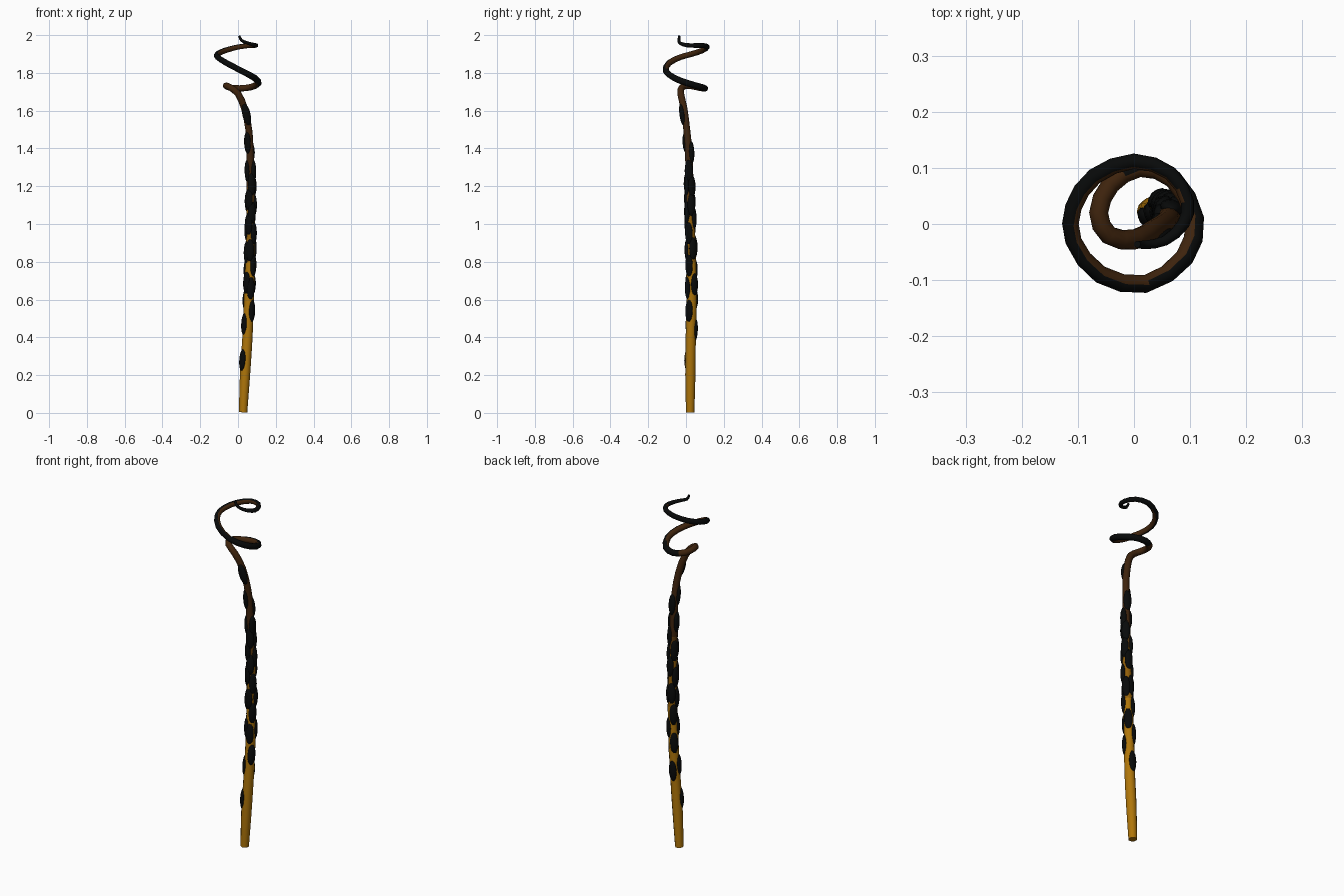
import bpy, bmesh, math
from mathutils import Vector, Matrix

if "Cube" in bpy.data.objects:
    bpy.data.objects.remove(bpy.data.objects["Cube"])


def material(name, rgb):
    m = bpy.data.materials.new(name)
    m.diffuse_color = (*rgb, 1)
    m.use_nodes = True
    m.node_tree.nodes["Principled BSDF"].inputs["Base Color"].default_value = m.diffuse_color
    return m


MATS = [material("golden orange", (0.43, 0.18, 0.003)),
        material("dark amber", (0.29, 0.115, 0.003)),
        material("chestnut", (0.11, 0.042, 0.005)),
        material("dark brown", (0.048, 0.017, 0.004)),
        material("near black", (0.0025, 0.003, 0.003))]
BLACK = 4

# centre line: x, y, z, radius
STEM = [(.027, .022, .003, .022), (.037, .023, .2, .027), (.05, .025, .4, .027),
        (.058, .03, .6, .026), (.064, .028, .8, .025), (.067, .024, 1.0, .023),
        (.067, .02, 1.2, .021), (.063, .013, 1.4, .019), (.057, .004, 1.5, .018),
        (.035, -.01, 1.61, .018), (0, -.028, 1.69, .018)]
COIL = [(-.045, -.02, 1.725, .017), (-.063, .02, 1.732, .017), (-.042, .07, 1.722, .017),
        (.01, .1, 1.718, .017), (.07, .08, 1.725, .017), (.108, .01, 1.745, .017),
        (.09, -.06, 1.772, .017), (.02, -.107, 1.81, .016), (-.06, -.09, 1.852, .016),
        (-.108, -.03, 1.883, .015), (-.108, .03, 1.9, .015), (-.07, .085, 1.918, .015),
        (0, .112, 1.937, .014), (.065, .09, 1.945, .013), (.095, .04, 1.945, .012),
        (.088, 0, 1.947, .011), (.055, -.03, 1.957, .009), (.02, -.037, 1.971, .008),
        (.006, -.036, 1.996, .006)]


def spline(pts, n):
    """Catmull-Rom through 4D points, n steps per span."""
    p = [Vector(q) for q in pts]
    p = [2 * p[0] - p[1]] + p + [2 * p[-1] - p[-2]]
    out = []
    for i in range(1, len(p) - 2):
        a, b, c, d = p[i - 1:i + 3]
        for k in range(n):
            t = k / n
            out.append(.5 * (2 * b + (c - a) * t + (2 * a - 5 * b + 4 * c - d) * t * t
                             + (3 * b - a - 3 * c + d) * t ** 3))
    return out + [p[-2]]


PATH = spline(STEM + COIL, 2)


def add_object(name, bm):
    me = bpy.data.meshes.new(name)
    bmesh.ops.recalc_face_normals(bm, faces=bm.faces)
    for f in bm.faces:
        f.smooth = len(f.verts) < 6
    bm.to_mesh(me)
    bm.free()
    for m in MATS:
        me.materials.append(m)
    ob = bpy.data.objects.new(name, me)
    bpy.context.collection.objects.link(ob)
    return ob


# tapering stem that runs into the coiled tendril
SIDES = 12
bm = bmesh.new()
rings = []
side = Vector((1, 0, 0))
for i, q in enumerate(PATH):
    a, b = PATH[max(i - 1, 0)].xyz, PATH[min(i + 1, len(PATH) - 1)].xyz
    d = (b - a).normalized()
    side = (side - d * side.dot(d)).normalized()
    up = d.cross(side)
    rings.append([bm.verts.new(q.xyz + q.w * (side * math.cos(t) + up * math.sin(t)))
                  for t in (2 * math.pi * k / SIDES for k in range(SIDES))])
coil_start = 2 * (len(STEM) + 2) + 1
tip_start = 2 * (len(STEM) + 14)
back_start = 2 * (len(STEM) + 9)
for i in range(len(rings) - 1):
    mid = (PATH[i].xyz + PATH[i + 1].xyz) / 2
    for k in range(SIDES):
        r, s, j = rings[i], rings[i + 1], (k + 1) % SIDES
        f = bm.faces.new((r[k], r[j], s[j], s[k]))
        # colour darkens with height
        f.material_index = sum(mid.z > h for h in (.75, 1.05, 1.2))
        # outer side of the coil is black, the tip entirely so
        n = (f.calc_center_median() - mid).normalized()
        out = Vector((mid.x, mid.y, 0)).normalized()
        if i >= tip_start or (i >= back_start and n.dot(out) + .6 * n.z > -.1) \
                or (i >= coil_start and n.dot(out) > -.05):
            f.material_index = BLACK
bm.faces.new(rings[0][::-1])
f = bm.faces.new(rings[-1])
f.material_index = BLACK
add_object("coiled_stem", bm)

# raised oval spots: height, direction in degrees
spots = [(.28, 215), (.47, 205), (.44, 95), (.54, -35), (.6, 135),
         (.69, 225), (.68, 45), (.66, 290), (.78, -35), (.76, 135), (.85, 200),
         (.87, 30), (.86, 265), (.88, 110), (.95, 330), (.97, 170), (1.0, 235),
         (1.03, 80), (1.06, 290), (1.1, 20), (1.12, 150), (1.13, 240), (1.2, 40),
         (1.21, 290), (1.28, 190), (1.28, 350), (1.38, 75), (1.43, 220), (1.58, 280)]
bm = bmesh.new()
for z, deg in spots:
    i = next(n for n in range(len(PATH)) if PATH[n + 1].z > z)
    a, b = PATH[i], PATH[i + 1]
    q = a.lerp(b, (z - a.z) / (b.z - a.z))
    axis = (b - a).xyz.normalized()
    t = math.radians(deg)
    c = q.xyz + .85 * q.w * Vector((math.cos(t), math.sin(t), 0))
    tilt = Vector((0, 0, 1)).rotation_difference(axis).to_matrix().to_4x4()
    m = (Matrix.Translation(c) @ tilt @ Matrix.Rotation(t, 4, 'Z')
         @ Matrix.Diagonal((.014, .022, .06, 1)))
    bmesh.ops.create_uvsphere(bm, u_segments=12, v_segments=8, radius=1, matrix=m)
for f in bm.faces:
    f.material_index = BLACK
add_object("dark_spots", bm)
